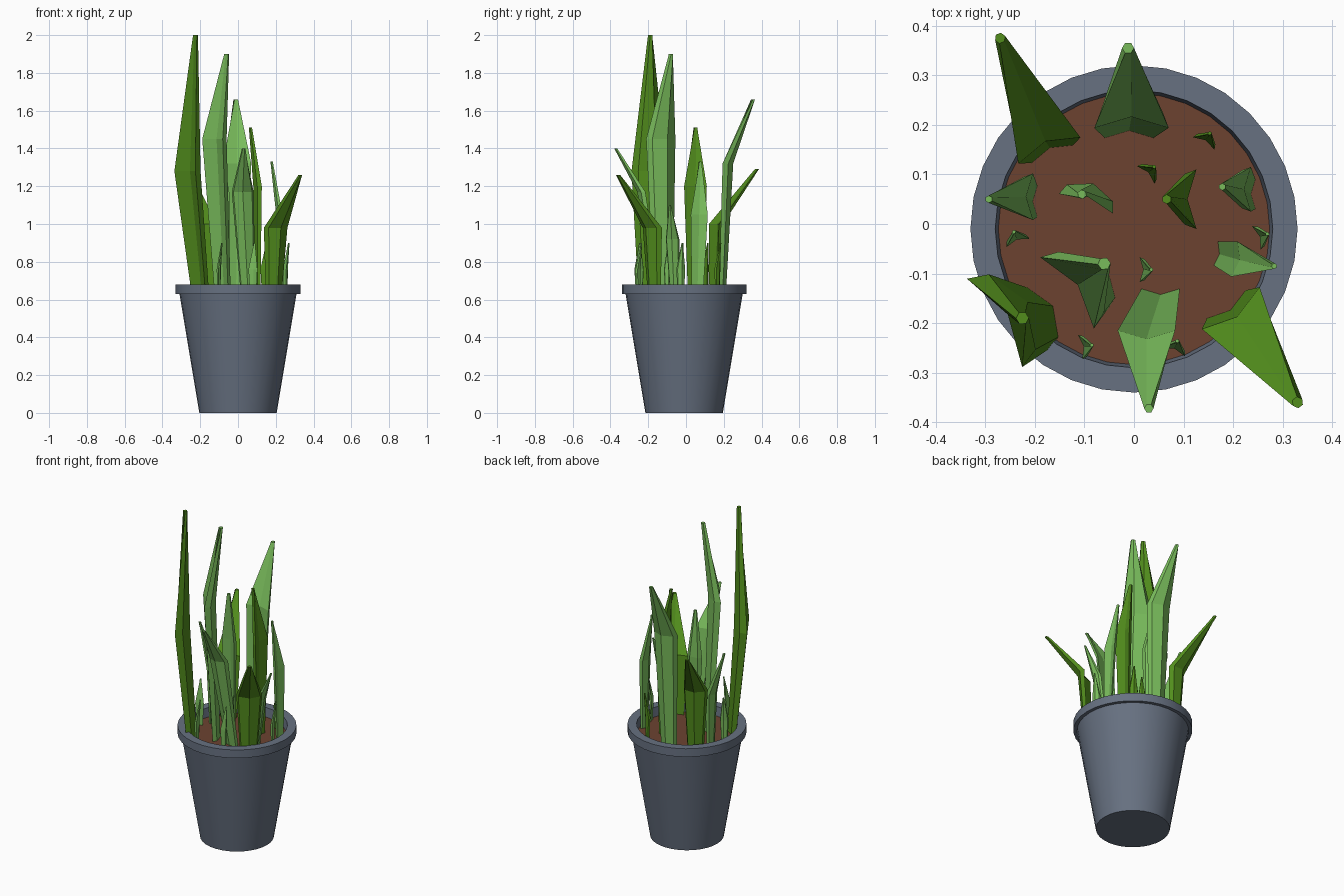
import bpy, math
from mathutils import Vector

if "Cube" in bpy.data.objects:
    bpy.data.objects.remove(bpy.data.objects["Cube"])

CY = -0.01  # pot centre in y


def material(name, rgb):
    m = bpy.data.materials.new(name)
    m.diffuse_color = (*rgb, 1)
    m.use_nodes = True
    m.node_tree.nodes["Principled BSDF"].inputs["Base Color"].default_value = m.diffuse_color
    return m


DARK = material("dark_leaf", (0.085, 0.27, 0.012))
LIGHT = material("light_leaf", (0.19, 0.50, 0.105))
SOIL = material("soil", (0.15, 0.055, 0.03))
POT = material("pot", (0.135, 0.165, 0.22))


def make(name, verts, faces, mat):
    me = bpy.data.meshes.new(name)
    me.from_pydata(verts, [], faces)
    me.materials.append(mat)
    ob = bpy.data.objects.new(name, me)
    bpy.context.collection.objects.link(ob)
    return ob


def lathe(name, profile, mat, n=32):
    """Revolve (radius, z) points; cap both ends."""
    verts = [(r * math.cos(2 * math.pi * i / n), CY + r * math.sin(2 * math.pi * i / n), z)
             for r, z in profile for i in range(n)]
    faces = [(k * n + i, k * n + (i + 1) % n, (k + 1) * n + (i + 1) % n, (k + 1) * n + i)
             for k in range(len(profile) - 1) for i in range(n)]
    faces.append(tuple(reversed(range(n))))
    faces.append(tuple((len(profile) - 1) * n + i for i in range(n)))
    ob = make(name, verts, faces, mat)
    bpy.context.view_layer.objects.active = ob
    ob.select_set(True)
    bpy.ops.object.shade_smooth_by_angle(angle=math.radians(30))
    ob.select_set(False)
    return ob


# Channelled leaf section: (across, toward the trough side)
SECTION = [(-1, .25), (-.85, -.15), (0, -.5), (.85, -.15), (1, .25), (0, -.05)]


def leaf(name, base, mid, tip, half, face, mat):
    """Three-ring blade: narrow base, wide middle, tiny tip."""
    a = math.radians(face)
    v = Vector((math.cos(a), math.sin(a), 0))
    u = Vector((v.y, -v.x, 0))
    n = len(SECTION)
    verts = []
    for c, s in ((Vector((*base, 0.6)), half * .65), (Vector(mid), half)):
        verts += [c + u * (p * s) + v * ((q + .1) * s) for p, q in SECTION]
    for i in range(n):  # small hexagonal tip
        t = math.pi + i * 2 * math.pi / n
        r = min(.013, half * .16)
        verts.append(Vector(tip) + u * (r * math.cos(t)) + v * (r * math.sin(t)))
    faces = [(k * n + i, k * n + (i + 1) % n, (k + 1) * n + (i + 1) % n, (k + 1) * n + i)
             for k in range(2) for i in range(n)]
    faces += [tuple(reversed(range(n))), tuple(range(2 * n, 3 * n))]
    return make(name, verts, faces, mat)


# Pot with overhanging rim, and soil
lathe("pot", [(.205, 0), (.31, .63), (.33, .63), (.33, .68), (.28, .68), (.272, .61)], POT)
lathe("soil", [(.27, .60), (.277, .625)], SOIL)

# Large leaves: base, middle, tip, half width, trough direction, colour
LEAVES = [
    ((-.185, -.18), (-.25, -.18, 1.28), (-.225, -.19, 2.0), .105, 212, DARK),
    ((-.07, -.11), (-.11, -.12, 1.45), (-.06, -.08, 1.9), .09, 217, LIGHT),
    ((-.01, .19), (-.005, .22, 1.32), (-.012, .355, 1.66), .075, 270, LIGHT),
    ((.105, .05), (.105, .05, 1.2), (.066, .05, 1.51), .06, 0, DARK),
    ((.055, -.14), (.025, -.235, 1.17), (.03, -.372, 1.4), .058, 90, LIGHT),
    ((.235, .06), (.22, .07, 1.05), (.178, .075, 1.33), .045, 0, LIGHT),
    ((.195, -.175), (.21, -.19, .98), (.33, -.36, 1.26), .072, 126, DARK),
    ((-.17, .155), (-.18, .17, 1.0), (-.27, .375, 1.29), .068, 293, DARK),
    ((.17, -.06), (.215, -.073, .92), (.283, -.085, 1.1), .036, 170, LIGHT),
    ((-.205, .045), (-.22, .055, .95), (-.293, .05, 1.21), .047, 0, LIGHT),
    ((-.08, .055), (-.09, .06, 1.15), (-.105, .06, 1.43), .058, 250, LIGHT),
]
for i, args in enumerate(LEAVES):
    leaf(f"leaf_{i + 1}", *args)

# Short young shoots: position, lean direction, colour
SHOOTS = [(.145, .17, 60, DARK), (.03, .105, 45, DARK), (-.237, -.03, 110, LIGHT),
          (.255, -.025, 20, LIGHT), (.02, -.092, 0, LIGHT), (-.1, -.247, 10, LIGHT),
          (.082, -.25, 70, LIGHT)]
for i, (x, y, d, mat) in enumerate(SHOOTS):
    dx, dy = math.cos(math.radians(d)), math.sin(math.radians(d))
    leaf(f"shoot_{i + 1}", (x, y), (x, y, .76),
         (x + .015 * dx, y + .015 * dy, .9), .025, d + 180, mat)
